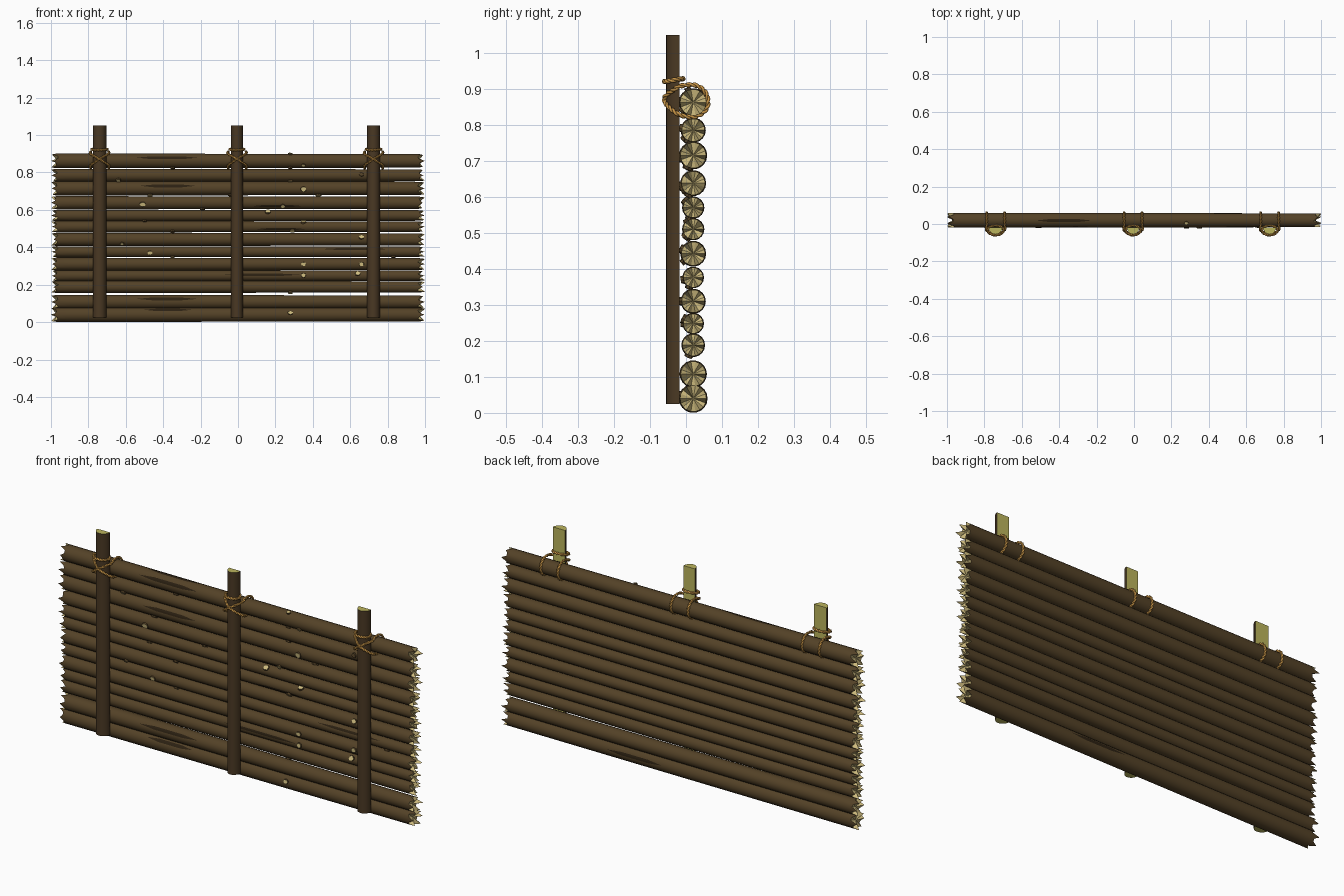
import bpy, bmesh, math, random
from mathutils import Vector

if "Cube" in bpy.data.objects:
    bpy.data.objects.remove(bpy.data.objects["Cube"])

random.seed(4)
CY = 0.02                      # depth of the log centres
LOGS = [(.04, .04), (.108, .038), (.188, .033), (.248, .03), (.31, .035), (.376, .03), (.442, .036),
        (.51, .031), (.57, .031), (.638, .036), (.715, .039), (.785, .035), (.862, .04)]


def mat(name, rgb):
    m = bpy.data.materials.new(name)
    m.diffuse_color = (*rgb, 1)
    m.use_nodes = True
    m.node_tree.nodes["Principled BSDF"].inputs["Base Color"].default_value = m.diffuse_color
    return m


BARK = mat("bark brown", (.088, .054, .020))
POST = mat("dark post bark", (.068, .040, .017))
CUT = mat("pale cut wood", (.62, .50, .21))
SPLIT = mat("split yellow wood", (.50, .46, .11))
ROPE = mat("golden rope", (.56, .29, .06))
CRACK = mat("dark crack", (.025, .015, .006))


def finish(name, bm, mats):
    bmesh.ops.recalc_face_normals(bm, faces=bm.faces)
    me = bpy.data.meshes.new(name)
    bm.to_mesh(me)
    bm.free()
    for m in mats:
        me.materials.append(m)
    ob = bpy.data.objects.new(name, me)
    bpy.context.collection.objects.link(ob)
    return ob


def log_radius(r, x):
    return r * (1 - 0.04 * (x + 1))


# Horizontal logs with splintered ends
def log(i, z, r):
    bm, n = bmesh.new(), 18
    spikes = {s: [random.uniform(.96, .975) if k % 3 else random.uniform(.982, 1.0) for k in range(n)]
              for s in (-1, 1)}
    if i == 0:
        spikes[-1][0] = spikes[1][3] = 1.0
    rings = []
    for x in (-1, -.9, 0, .9, 1):
        ring = []
        for k in range(n):
            a = 2 * math.pi * k / n
            rr = log_radius(r, x)
            px = x * spikes[x][k] if abs(x) == 1 else x
            ring.append(bm.verts.new((px, CY + rr * math.cos(a), z + rr * math.sin(a))))
        rings.append(ring)
    for a, b in zip(rings, rings[1:]):
        for k in range(n):
            f = bm.faces.new((a[k], a[(k + 1) % n], b[(k + 1) % n], b[k]))
            f.smooth = True
    for ring, s in ((rings[0], -1), (rings[-1], 1)):
        c = bm.verts.new((s * .965, CY, z))
        for k in range(n):
            f = bm.faces.new((ring[k], ring[(k + 1) % n], c))
            f.material_index = 1
    finish(f"log_{i + 1}", bm, [BARK, CUT])


for i, (z, r) in enumerate(LOGS):
    log(i, z, r)


# Half-round upright posts, flat split face to the back
def post(x, w, label):
    bm, n = bmesh.new(), 12
    prof = [(x + w * math.cos(math.pi * k / n), -.018 - .037 * math.sin(math.pi * k / n)) for k in range(n + 1)]
    lo = [bm.verts.new((*p, .025)) for p in prof]
    hi = [bm.verts.new((*p, 1.05)) for p in prof]
    for k in range(n):
        f = bm.faces.new((lo[k], lo[k + 1], hi[k + 1], hi[k]))
        f.smooth = True
    for vs in (lo, hi, [lo[0], lo[-1], hi[-1], hi[0]]):
        bm.faces.new(vs).material_index = 1
    finish(label + "_post", bm, [POST, SPLIT])


# Two-strand twisted rope along a closed path
def rope(name, pts, detail):
    base = bpy.data.curves.new(name, "CURVE")
    base.dimensions = "3D"
    base.bevel_depth = .0042
    base.bevel_resolution = 1
    base.materials.append(ROPE)
    pts = [Vector(p) for p in pts]
    n = len(pts)
    path = []
    for i in range(n):         # Catmull-Rom samples
        p0, p1, p2, p3 = (pts[(i + j) % n] for j in (-1, 0, 1, 2))
        for s in range(detail):
            t = s / detail
            path.append(.5 * (2 * p1 + (p2 - p0) * t + (2 * p0 - 5 * p1 + 4 * p2 - p3) * t * t
                              + (3 * p1 - p0 - 3 * p2 + p3) * t ** 3))
    m = len(path)
    length = sum((path[k] - path[k - 1]).length for k in range(m))
    turns = round(length / .035)
    for strand in (0, math.pi):
        sp = base.splines.new("POLY")
        sp.points.add(m - 1)
        sp.use_cyclic_u = True
        run = 0
        for k in range(m):
            run += (path[k] - path[k - 1]).length
            t = (path[(k + 1) % m] - path[k - 1]).normalized()
            u = t.cross(Vector((.9, .3, .31))).normalized()
            a = strand + 2 * math.pi * turns * run / length
            sp.points[k].co = (*(path[k] + .0032 * (u * math.cos(a) + t.cross(u) * math.sin(a))), 1)
    ob = bpy.data.objects.new(name, base)
    bpy.context.collection.objects.link(ob)


# Posts with cross lashings over the top log
for x, w, label in ((-.74, .036, "left"), (-.005, .032, "middle"), (.725, .034, "right")):
    post(x, w, label)
    d = .048
    half = [(-d, -.03, .9), (0, -.06, .87), (d, -.035, .838), (d, -.005, .824), (d, .03, .824),
            (d, .055, .842), (d, .061, .868), (d, .05, .895), (d, .025, .91), (d, -.008, .909)]
    pts = half + [(-a, b, c) for a, b, c in half]
    pts[10] = (d, -.03, .9)
    pts[11] = (0, -.061, .872)
    rope(label + "_cross_lashing", [(x + a, b, c) for a, b, c in pts], 10)
    ring = [(x + (w + .007) * math.cos(a), -.034 + .026 * math.sin(a), .924 + .004 * math.sin(a))
            for a in (2 * math.pi * k / 10 for k in range(10))]
    rope(label + "_post_ring", ring, 10)


# Small branch stubs on the front of the logs
def nearest(z):
    return min(LOGS, key=lambda l: abs(l[0] - z))


def stub(bm, x, z, size, cap):
    lz, r = nearest(z)
    r = log_radius(r, x)
    s = max(-.93, min(.93, (z - lz) / r))
    out = Vector((0, -math.sqrt(1 - s * s), s))
    c = Vector((x, CY, lz))
    side, up = Vector((1, 0, 0)), out.cross(Vector((1, 0, 0)))
    rings = []
    for h, k in ((r - .006, 1.1), (r + .006, .95)):
        rings.append([bm.verts.new(c + out * (h + random.uniform(-.001, .001)) + size * k * random.uniform(.85, 1.15)
                      * (side * 1.15 * math.cos(a) + up * math.sin(a)))
                      for a in (2 * math.pi * j / 8 for j in range(8))])
    for j in range(8):
        bm.faces.new((rings[0][j], rings[0][j - 1], rings[1][j - 1], rings[1][j]))
    bm.faces.new(rings[1]).material_index = cap


KNOTS = [(-.64, .76), (-.51, .63), (-.47, .68), (-.62, .42), (-.47, .37), (-.35, .35), (.16, .59), (.24, .62),
         (.35, .71), (.43, .68), (.28, .9), (.28, .755), (.35, .84), (.35, .31), (.28, .15), (.28, .05),
         (.66, .455), (.64, .26), (.66, .31), (.35, .25), (.35, .535), (.29, .49)]
DARK = [(-.35, .825), (-.19, .605), (-.04, .68), (.28, .825), (.66, .79), (.83, .35), (-.35, .485), (-.5, .54)]
bm = bmesh.new()
for x, z in KNOTS:
    stub(bm, x, z, random.uniform(.009, .014), 1)
for x, z in DARK:
    stub(bm, x, z, .011, 0)
finish("branch_stubs", bm, [BARK, CUT])


# Long pointed cracks wrapped on the bark: x range, log index, angle above the front
bm = bmesh.new()
for x0, x1, i, ang in ((-.54, -.22, 12, 25), (-.52, -.23, 12, 88), (-.52, -.23, 10, 20), (-.54, -.22, 1, 25),
                       (-.5, -.25, 0, 40), (-.07, .33, 3, 10), (.1, .36, 7, -25), (.08, .34, 9, -30),
                       (.45, .8, 5, 30), (.1, .4, 0, 170)):
    z, r = LOGS[i]
    rows = []
    for k in range(13):
        t = k / 12
        x = x0 + (x1 - x0) * t
        hw = .2 * min(1, 4 * t, 4 * (1 - t)) + .01
        row = []
        for s in (-1, 0, 1):
            a = math.radians(ang) + s * hw
            rr = log_radius(r, x) + .0012
            row.append(bm.verts.new((x, CY - rr * math.cos(a), z + rr * math.sin(a))))
        rows.append(row)
    for a, b in zip(rows, rows[1:]):
        for j in (0, 1):
            bm.faces.new((a[j], b[j], b[j + 1], a[j + 1]))
finish("bark_cracks", bm, [CRACK])
